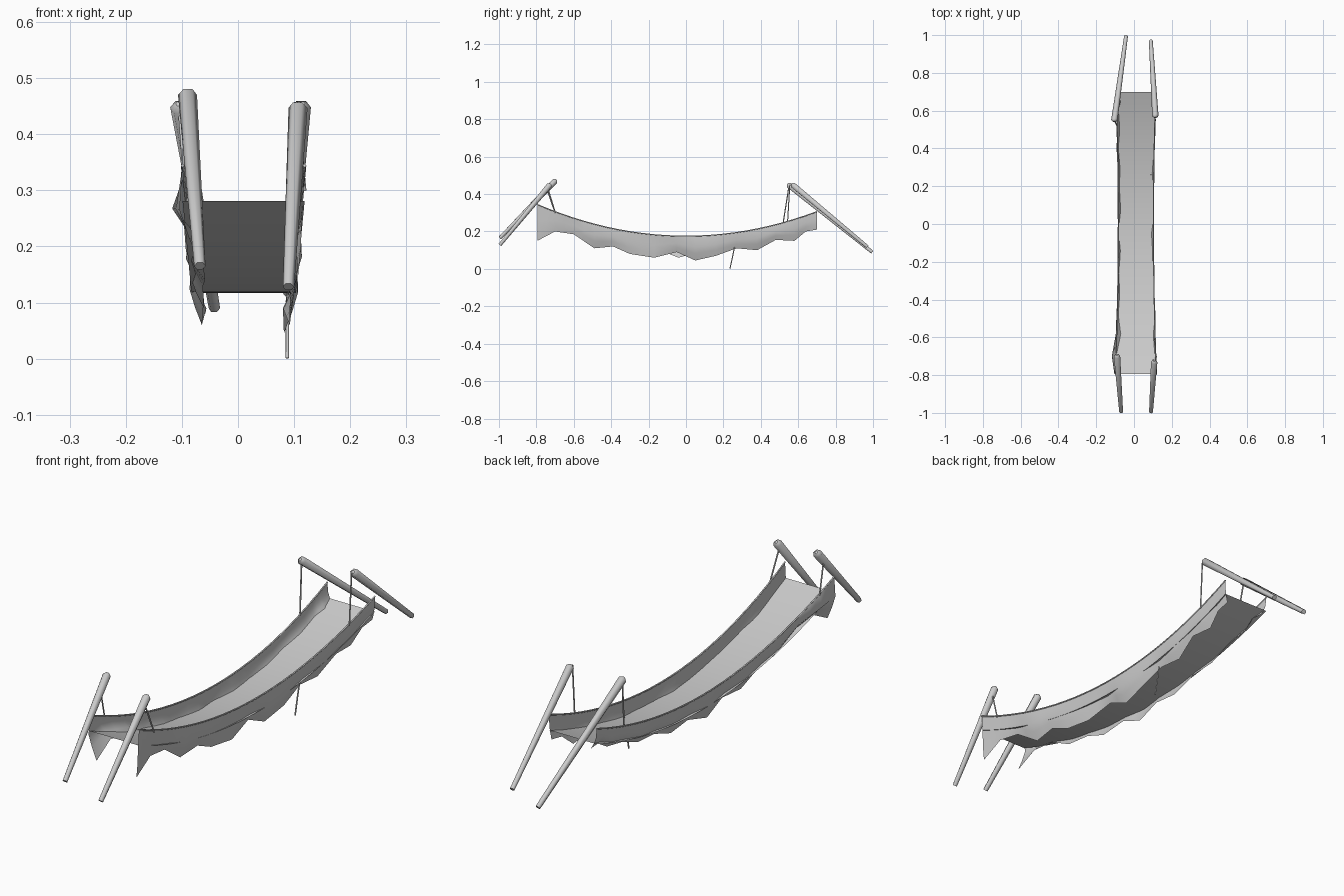
import bpy, bmesh, random
from mathutils import Vector

if "Cube" in bpy.data.objects:
    bpy.data.objects.remove(bpy.data.objects["Cube"])

random.seed(4)
CX = 0.01
Y0, Y1 = -0.795, 0.70


def half(y):
    return 0.093 + 0.016 * (y / 0.8) ** 2


def rail_z(y):
    return 0.175 + 0.268 * y * y


def deck_z(y):
    return 0.117 + 0.26 * y * y


def grid(name, rows):
    bm = bmesh.new()
    vs = [[bm.verts.new(p) for p in r] for r in rows]
    for a, b in zip(vs, vs[1:]):
        for i in range(len(a) - 1):
            bm.faces.new((a[i], a[i + 1], b[i + 1], b[i]))
    me = bpy.data.meshes.new(name)
    bm.to_mesh(me)
    bm.free()
    ob = bpy.data.objects.new(name, me)
    bpy.context.collection.objects.link(ob)
    for f in me.polygons:
        f.use_smooth = True
    return ob


def rope(name, pts, r, radii=None, res=1):
    cu = bpy.data.curves.new(name, 'CURVE')
    cu.dimensions = '3D'
    cu.bevel_depth = r
    cu.bevel_resolution = res
    cu.use_fill_caps = True
    sp = cu.splines.new('POLY')
    sp.points.add(len(pts) - 1)
    for i, p in enumerate(pts):
        sp.points[i].co = (*p, 1)
        sp.points[i].radius = radii[i] if radii else 1
    ob = bpy.data.objects.new(name, cu)
    bpy.context.collection.objects.link(ob)
    return ob


# curved walkway sheet
ys = [Y0 + (Y1 - Y0) * i / 24 for i in range(25)]
grid("deck", [[(CX - half(y), y, deck_z(y)), (CX + half(y), y, deck_z(y))] for y in ys])

# ragged side cloths: (y, lower edge z)
hems = {
    1: [(-0.795, .15), (-.70, .20), (-.60, .185), (-.49, .11), (-.39, .12), (-.30, .08),
        (-.17, .06), (-.05, .09), (.05, .045), (.16, .07), (.27, .11), (.38, .10),
        (.48, .155), (.58, .15), (.64, .20), (.70, .21)],
    -1: [(-0.795, .17), (-.70, .22), (-.58, .20), (-.47, .14), (-.36, .13), (-.26, .09),
         (-.14, .10), (-.04, .06), (.07, .09), (.18, .08), (.29, .12), (.40, .13),
         (.50, .17), (.60, .19), (.65, .22), (.70, .22)],
}
for s, side in ((1, "right"), (-1, "left")):
    rows = []
    for i, (y, zb) in enumerate(hems[s]):
        top, w = rail_z(y), half(y)
        fold = random.uniform(-0.008, 0.006)
        if s < 0 and i == 1:
            fold = 0.022
        tuck = random.uniform(0.010, 0.024) + (0.008 if s < 0 else 0)
        rows.append([(CX + s * w, y, top),
                     (CX + s * (w + fold), y, top + (zb - top) * 0.45),
                     (CX + s * (w + fold * 0.4 - tuck * 0.4), y, top + (zb - top) * 0.72),
                     (CX + s * (w - tuck), y, zb)])
    # finer top edge follows the sagging rail
    fine = []
    for a, b in zip(rows, rows[1:]):
        for t in (0, 0.5):
            r = [tuple(Vector(p).lerp(Vector(q), t)) for p, q in zip(a, b)]
            y = r[0][1]
            r[0] = (CX + s * half(y), y, rail_z(y))
            fine.append(r)
    fine.append(rows[-1])
    grid("side_cloth_" + side, fine)
    rope("rail_rope_" + side, [(CX + s * half(y), y, rail_z(y)) for y in ys], 0.003)

# leaning tapered poles with pointed tops: (name, foot, top)
poles = [
    ("front_left", (-.068, -.995, .165), (-.09, -.70, .47)),
    ("front_right", (.09, -.995, .128), (.107, -.73, .447)),
    ("back_left", (-.042, .995, .09), (-.104, .55, .448)),
    ("back_right", (.089, .97, .118), (.113, .572, .448)),
]
for name, a, b in poles:
    a, b = Vector(a), Vector(b)
    tip = b + (b - a).normalized() * 0.010
    rope("pole_" + name, [a, b, tip], 0.017, [0.6, 1, 0.35], 1)

# hanging tie ropes
ties = [
    ((-.092, -.738, .43), (-.10, -.70, .305)),
    ((.107, -.745, .43), (.119, -.70, .30)),
    ((-.104, .55, .44), (-.09, .52, .25)),
    ((.113, .555, .45), (.112, .543, .25)),
]
for i, (a, b) in enumerate(ties):
    rope("tie_rope_%d" % (i + 1), [a, b], 0.003)

# loose dangling strand
rope("dangling_rope", [(.09, .264, .14), (.088, .25, .07), (.088, .235, .001)], 0.003)
